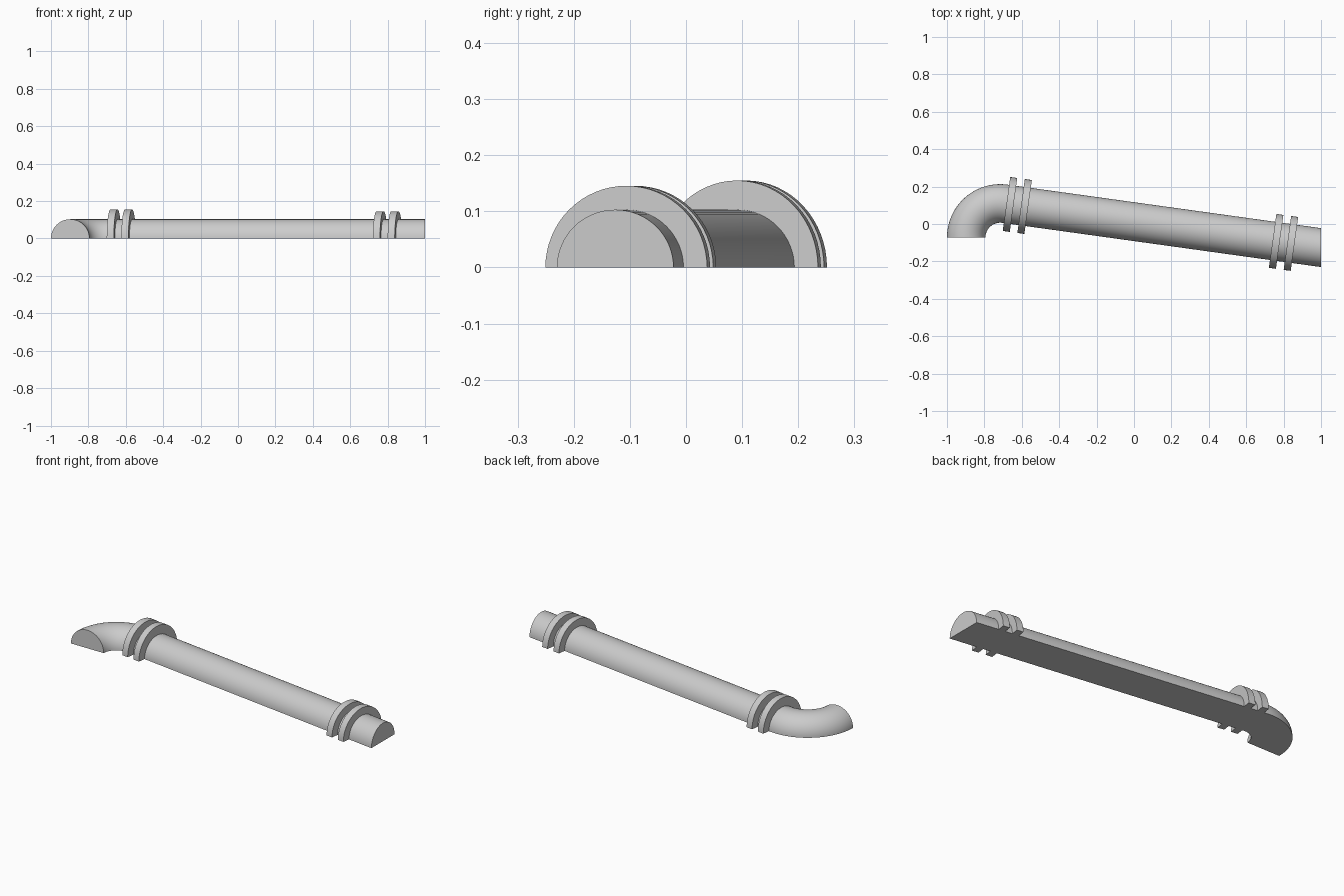
import bpy, bmesh, math
from mathutils import Vector

if "Cube" in bpy.data.objects:
    bpy.data.objects.remove(bpy.data.objects["Cube"])

grey = bpy.data.materials.new("light_grey")
grey.diffuse_color = (0.6, 0.6, 0.6, 1)
grey.use_nodes = True
grey.node_tree.nodes["Principled BSDF"].inputs["Base Color"].default_value = grey.diffuse_color

R = 0.103                       # pipe radius
BEND = 0.182                    # centreline radius of the elbow
CENTRE = Vector((-0.715, -0.072, 0))
TILT = math.radians(7.9)        # slope of the straight run
RUN = Vector((math.cos(TILT), -math.sin(TILT), 0))
SIDE = Vector((math.sin(TILT), math.cos(TILT), 0))
START = CENTRE + BEND * SIDE    # where the straight run begins


def half_round(centre, side, ry, rz, n=32):
    """Points of a half ellipse standing on z = 0."""
    return [centre + side * ry * math.cos(math.pi * i / n)
            + Vector((0, 0, rz * math.sin(math.pi * i / n))) for i in range(n + 1)]


def loft(name, sections):
    """Skin matching sections into a closed solid with a flat base."""
    bm = bmesh.new()
    rows = [[bm.verts.new(p) for p in s] for s in sections]
    n = len(rows[0])
    for a, b in zip(rows, rows[1:]):
        for i in range(n):
            j = (i + 1) % n
            bm.faces.new((a[i], a[j], b[j], b[i]))
    bm.faces.new(rows[0])
    bm.faces.new(rows[-1])
    bmesh.ops.recalc_face_normals(bm, faces=bm.faces)
    mesh = bpy.data.meshes.new(name)
    bm.to_mesh(mesh)
    bm.free()
    mesh.materials.append(grey)
    obj = bpy.data.objects.new(name, mesh)
    bpy.context.collection.objects.link(obj)
    bpy.ops.object.select_all(action='DESELECT')
    obj.select_set(True)
    bpy.context.view_layer.objects.active = obj
    bpy.ops.object.shade_smooth_by_angle(angle=math.radians(35))


# Pipe: elbow sections, then a straight run cut square at x = 1
sections = []
STEPS = 28
for k in range(STEPS + 1):
    a = math.pi + (math.pi / 2 - TILT - math.pi) * k / STEPS
    out = Vector((math.cos(a), math.sin(a), 0))
    sections.append(half_round(CENTRE + out * BEND, out, R, R))
sections.append([p + RUN * ((1 - p.x) / RUN.x) for p in sections[-1]])
loft("half_pipe", sections)

# Collars: two pairs of flanges, the pair by the elbow slightly taller
for name, x, height in (("elbow_collar_a", -0.663, 0.155), ("elbow_collar_b", -0.585, 0.155),
                        ("end_collar_a", 0.76, 0.1455), ("end_collar_b", 0.839, 0.1455)):
    mid = START + RUN * ((x - START.x) / RUN.x)
    loft(name, [half_round(mid + RUN * d, SIDE, 0.1455, height) for d in (-0.019, 0.019)])
